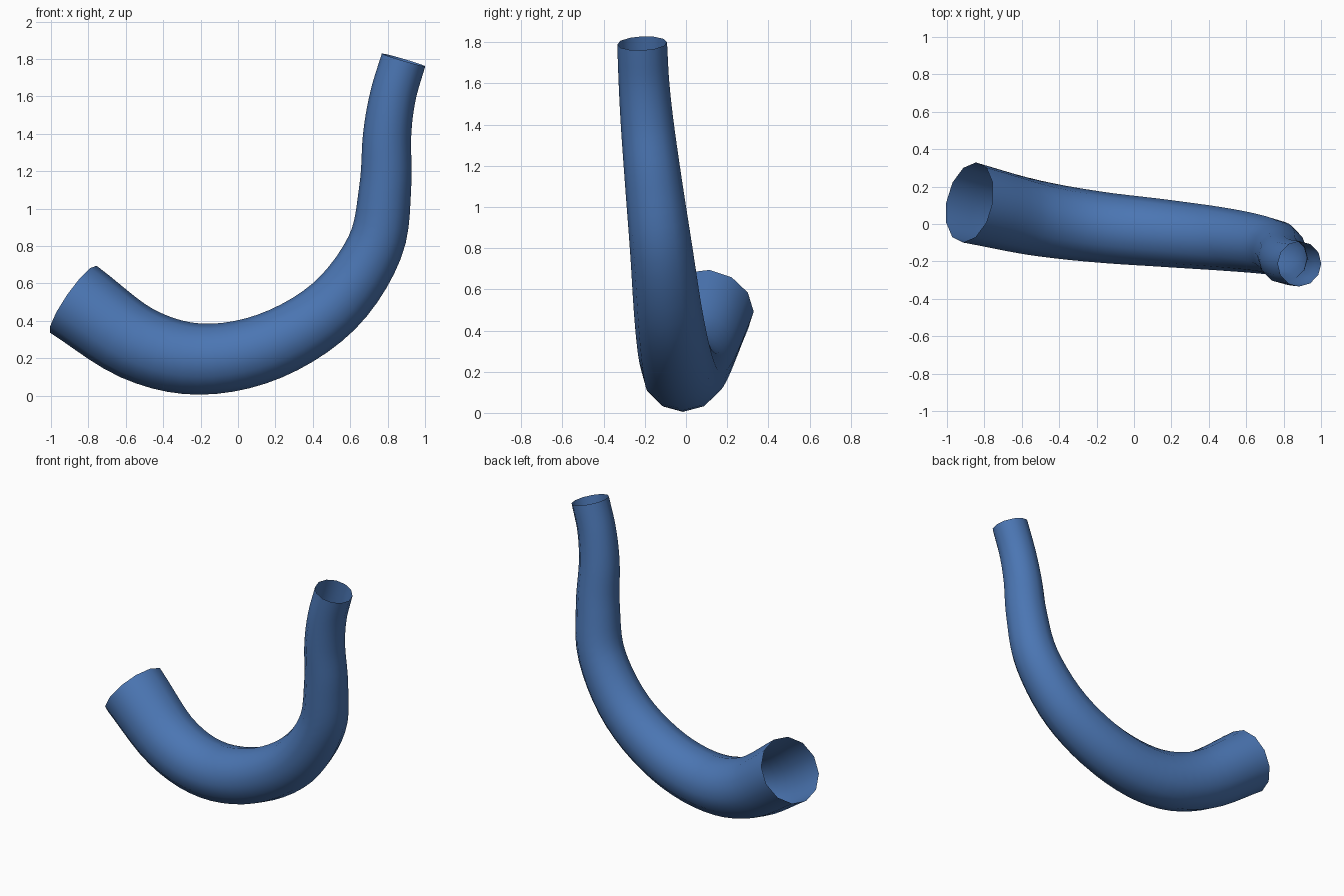
import bpy, bmesh, math
from mathutils import Vector

if "Cube" in bpy.data.objects:
    bpy.data.objects.remove(bpy.data.objects["Cube"])

SIDES, STEPS = 12, 5

# centreline x, y, z and radius, from the wide mouth to the narrow end
path = [Vector(p) for p in (
    (-0.88, 0.115, 0.515, 0.218), (-0.54, 0.035, 0.28, 0.202),
    (-0.20, -0.015, 0.195, 0.19), (0.17, -0.05, 0.265, 0.18),
    (0.51, -0.085, 0.475, 0.167), (0.73, -0.12, 0.79, 0.152),
    (0.787, -0.157, 1.11, 0.139), (0.797, -0.187, 1.39, 0.129),
    (0.828, -0.204, 1.60, 0.123), (0.885, -0.213, 1.795, 0.121))]


def smooth_path(pts, steps):
    """Points and tangents of a smooth curve through pts."""
    ext = [pts[0] * 2 - pts[1]] + pts + [pts[-1] * 2 - pts[-2]]
    out = []
    for i in range(len(pts) - 1):
        a, b, c, d = ext[i:i + 4]
        last = i == len(pts) - 2
        for k in range(steps + last):
            t = k / steps
            c1, c2, c3 = c - a, 2 * a - 5 * b + 4 * c - d, 3 * b - a - 3 * c + d
            pos = b + 0.5 * (c1 * t + c2 * t * t + c3 * t ** 3)
            tan = 0.5 * (c1 + 2 * c2 * t + 3 * c3 * t * t)
            out.append((pos, tan.to_3d().normalized()))
    return out


# tapered open tube
bm = bmesh.new()
rings = []
for pos, tan in smooth_path(path, STEPS):
    side = Vector((0, 1, 0))
    side = (side - tan * side.dot(tan)).normalized()
    up = tan.cross(side)
    rings.append([bm.verts.new(pos.to_3d() + pos.w * (side * math.cos(a) + up * math.sin(a)))
                  for a in (math.tau * s / SIDES for s in range(SIDES))])
for r0, r1 in zip(rings, rings[1:]):
    for s in range(SIDES):
        n = (s + 1) % SIDES
        bm.faces.new((r0[s], r0[n], r1[n], r1[s])).smooth = True

mesh = bpy.data.meshes.new("curved_tube")
bm.to_mesh(mesh)
bm.free()
blue = bpy.data.materials.new("blue")
blue.diffuse_color = (0.07, 0.18, 0.45, 1)
blue.use_nodes = True
blue.node_tree.nodes["Principled BSDF"].inputs["Base Color"].default_value = blue.diffuse_color
mesh.materials.append(blue)
tube = bpy.data.objects.new("curved_tube", mesh)
bpy.context.collection.objects.link(tube)
